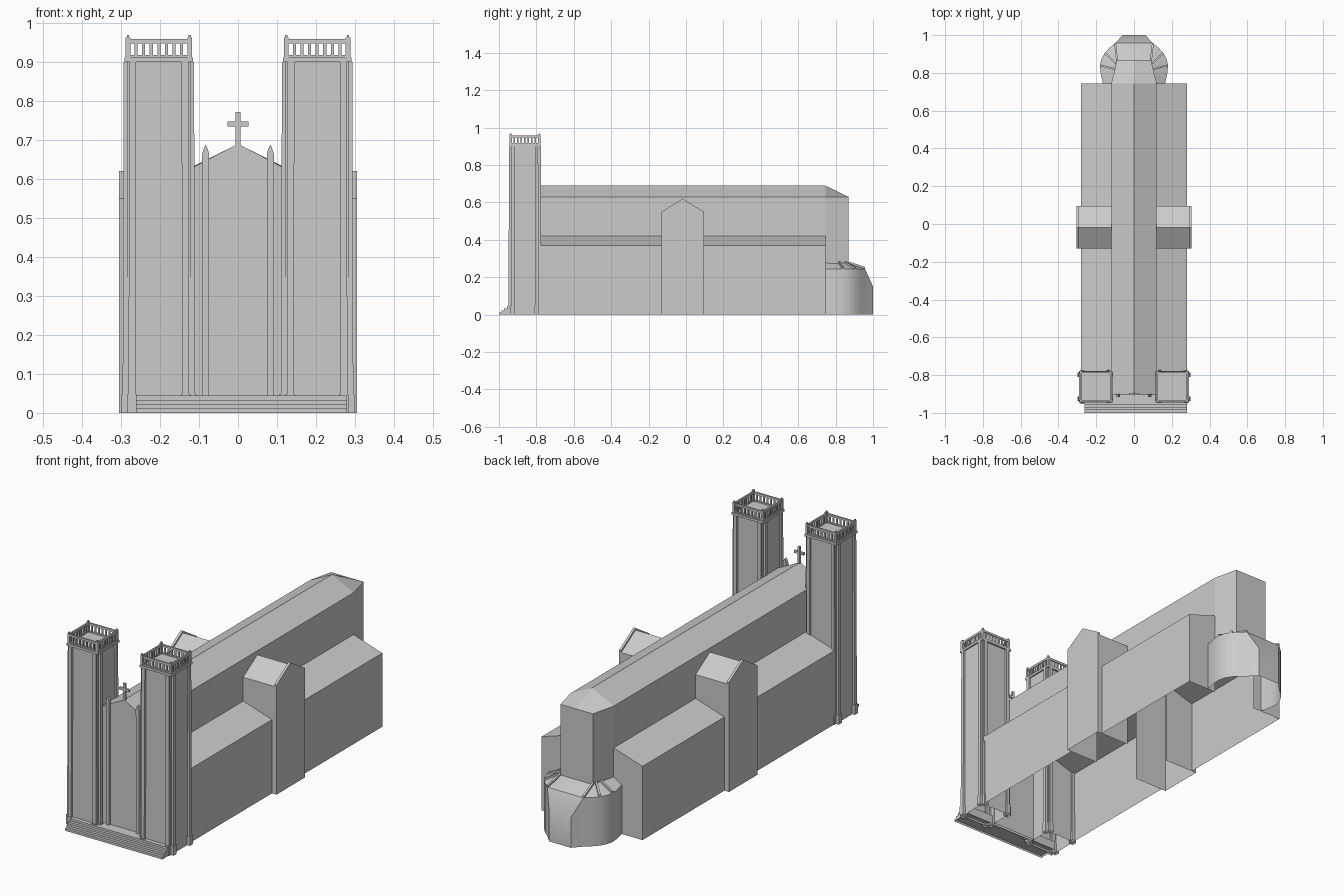
import bpy, bmesh
from mathutils import Vector

if "Cube" in bpy.data.objects:
    bpy.data.objects.remove(bpy.data.objects["Cube"])


def make(name, verts, faces, mirror=False, smooth=False):
    me = bpy.data.meshes.new(name)
    me.from_pydata([tuple(v) for v in verts], [], faces)
    bm = bmesh.new()
    bm.from_mesh(me)
    bmesh.ops.recalc_face_normals(bm, faces=bm.faces)
    bm.to_mesh(me)
    bm.free()
    ob = bpy.data.objects.new(name, me)
    bpy.context.collection.objects.link(ob)
    if mirror:
        ob.modifiers.new("Mirror", 'MIRROR')
    if smooth:
        bpy.ops.object.select_all(action='DESELECT')
        ob.select_set(True)
        bpy.context.view_layer.objects.active = ob
        bpy.ops.object.shade_smooth_by_angle(angle=0.6)
    return ob


def boxes(name, specs, mirror=False):
    """Boxes given as (x0, x1, y0, y1, z0, z1); those on the ground stay open below."""
    vs, fs = [], []
    for x0, x1, y0, y1, z0, z1 in specs:
        n = len(vs)
        vs += [(x, y, z) for z in (z0, z1) for x, y in ((x0, y0), (x1, y0), (x1, y1), (x0, y1))]
        quads = [(4, 5, 6, 7)] + [(i, (i + 1) % 4, (i + 1) % 4 + 4, i + 4) for i in range(4)]
        if z0 > 0:
            quads.append((3, 2, 1, 0))
        fs += [tuple(n + i for i in q) for q in quads]
    return make(name, vs, fs, mirror)


def extrude(name, prof, axis, a, b, caps=(True, True), mirror=False):
    """Open profile (u, z) swept along axis x or y, open underneath."""
    n = len(prof)
    put = (lambda u, z, t: (t, u, z)) if axis == 'x' else (lambda u, z, t: (u, t, z))
    vs = [put(u, z, t) for t in (a, b) for u, z in prof]
    fs = [(i, i + 1, n + i + 1, n + i) for i in range(n - 1)]
    if caps[0]:
        fs.append(tuple(range(n)))
    if caps[1]:
        fs.append(tuple(range(n, 2 * n)))
    return make(name, vs, fs, mirror)


# Nave: clerestory walls and roof with a tapered, hipped end
vs, fs = [], []
rings = [(-.905, .12, .69, .40), (.74, .12, .69, .40), (.745, .12, .69, .25), (.868, .09, .63, .25)]
for y, w, ridge, bottom in rings:
    vs += [(-w, y, bottom), (-w, y, .63), (0, y, ridge), (w, y, .63), (w, y, bottom)]
for r in range(3):
    fs += [(5*r + i, 5*r + i + 1, 5*r + i + 6, 5*r + i + 5) for i in range(4)]
fs.append(tuple(range(15, 20)))
make("nave", vs, fs)

# Side aisles in front of and behind the transept
aisle = [(.28, 0), (.28, .37), (.12, .42), (.12, .0)]
for name, a, b, caps in (("front_aisle", -.78, -.13, (True, False)),
                         ("rear_aisle", .095, .745, (False, True))):
    ob = extrude(name, aisle, 'y', a, b, caps, mirror=True)
    bm = bmesh.new()
    bm.from_mesh(ob.data)
    inner = [f for f in bm.faces if all(abs(v.co.x - .12) < 1e-4 for v in f.verts)]
    bmesh.ops.delete(bm, geom=inner, context='FACES')
    bm.to_mesh(ob.data)
    bm.free()

# Transept arms with raised gable walls
def gable(d):
    return [(-.13, 0), (-.13, .55 - d), (-.018, .62 - d), (.095, .55 - d), (.095, 0)]

extrude("transept", gable(.01), 'x', .12, .294, (False, False), mirror=True)
extrude("transept_gable", gable(0), 'x', .293, .305, (False, True), mirror=True)
extrude("transept_gable_back", [p for p in gable(0)[1:4]], 'x', .293, .2935, (True, False), mirror=True)

# Apse: rounded wall with a slanted end facet and a sloping roof
P = [(.165, .745), (.177, .80), (.18, .84), (.172, .875), (.155, .905), (.13, .932), (.10, .957)]
Q = [(.12, .745), (.108, .79), (.10, .82), (.098, .84), (.096, .85), (.093, .86), (.09, .868)]
n = len(P)
base = P + [(.06, 1.0)]
base += [(-x, y) for x, y in reversed(base)]
top = [(x, y, .15 if y > .99 else .245) for x, y in base]
m = len(base)
make("apse_wall", [(x, y, 0) for x, y in base] + top,
     [(i, i + 1, m + i + 1, m + i) for i in range(m - 1)] + [(m + n - 1, m + n, m + n + 1, m + n + 2)],
     smooth=True)
eave, crown = P + [(-x, y) for x, y in reversed(P)], Q + [(-x, y) for x, y in reversed(Q)]
m = len(eave)
make("apse_roof", [(x, y, .245) for x, y in eave] + [(x, y, .275) for x, y in crown],
     [(i, i + 1, m + i + 1, m + i) for i in range(m - 1)], smooth=True)

# Roof ribs of the apse
vs, fs = [], []
for i in (2, 4, 6):
    a, b = Vector((*P[i], .245)), Vector((*Q[i], .275))
    side = (b - a).cross(Vector((0, 0, 1))).normalized() * .005
    k = len(vs)
    for p in (a, b):
        vs += [p - side, p - side + Vector((0, 0, .01)), p + side + Vector((0, 0, .01)), p + side]
    fs += [tuple(k + j for j in f) for f in
           ((0, 1, 5, 4), (1, 2, 6, 5), (2, 3, 7, 6), (3, 0, 4, 7), (0, 1, 2, 3), (4, 5, 6, 7))]
make("apse_ribs", vs, fs, mirror=True)

# West front between the towers, with pinnacled pilasters and cross
extrude("front_wall", [(-.125, 0), (-.125, .625), (0, .69), (.125, .625), (.125, 0)], 'y', -.905, -.89)
extrude("front_pinnacle", [(.075, 0), (.074, .665), (.079, .68), (.083, .687),
                           (.087, .68), (.092, .665), (.091, 0)], 'y', -.917, -.90, mirror=True)
boxes("cross", [(-.006, .006, -.905, -.893, .68, .772), (-.027, .027, -.904, -.894, .735, .747)])

# Tower shafts
X0, X1, Y0, Y1 = .122, .284, -.937, -.785
CX, CY = (X0 + X1) / 2, (Y0 + Y1) / 2
boxes("tower", [(X0, X1, Y0, Y1, 0, .905)], mirror=True)

# Corner pilasters, two at each corner, slightly tapered, on small plinths
def pilasters(g, z1):
    out = []
    for s in (-1, 1):
        for t in (-1, 1):
            cx, cy = CX + s * .069, CY + t * .064
            ex, ey = CX + s * .083, CY + t * .078
            out.append((cx - .009 - g, cx + .009 + g, ey - .010 - g, ey + .010 + g, 0, z1))
            out.append((ex - .010 - g, ex + .010 + g, cy - .009 - g, cy + .009 + g, 0, z1))
    return out

ob = boxes("tower_pilasters", pilasters(0, .90), mirror=True)
for v in ob.data.vertices:
    if v.co.z > .5:
        v.co.x = CX + (v.co.x - CX) * .97
        v.co.y = CY + (v.co.y - CY) * .97
boxes("tower_plinths", pilasters(.003, .048), mirror=True)

# Cornice and open balustrade on each tower
hx, hy = .079, .076
boxes("tower_cornice", [(CX - .088, CX + .088, CY - .084, CY + .084, .90, .912)], mirror=True)
parts = []
for s in (-1, 1):
    y, x = CY + s * hy, CX + s * hx
    for z0, z1 in ((.912, .918), (.948, .959)):
        parts.append((CX - hx, CX + hx, y - .004, y + .004, z0, z1))
        parts.append((x - .004, x + .004, CY - hy, CY + hy, z0, z1))
    for i in range(-3, 4):
        u, v = CX + i * .0195, CY + i * .0187
        parts.append((u - .004, u + .004, y - .003, y + .003, .918, .948))
        parts.append((x - .003, x + .003, v - .004, v + .004, .918, .948))
    for t in (-1, 1):
        v = CY + t * hy
        parts.append((x - .006, x + .006, v - .006, v + .006, .912, .963))
        parts.append((x - .003, x + .003, v - .003, v + .003, .963, .969))
boxes("tower_balustrade", parts, mirror=True)

# Entrance steps
boxes("steps", [(-.262, .28, -1 + .014 * i, -.90, .0112 * i, .0112 * (i + 1)) for i in range(4)])
